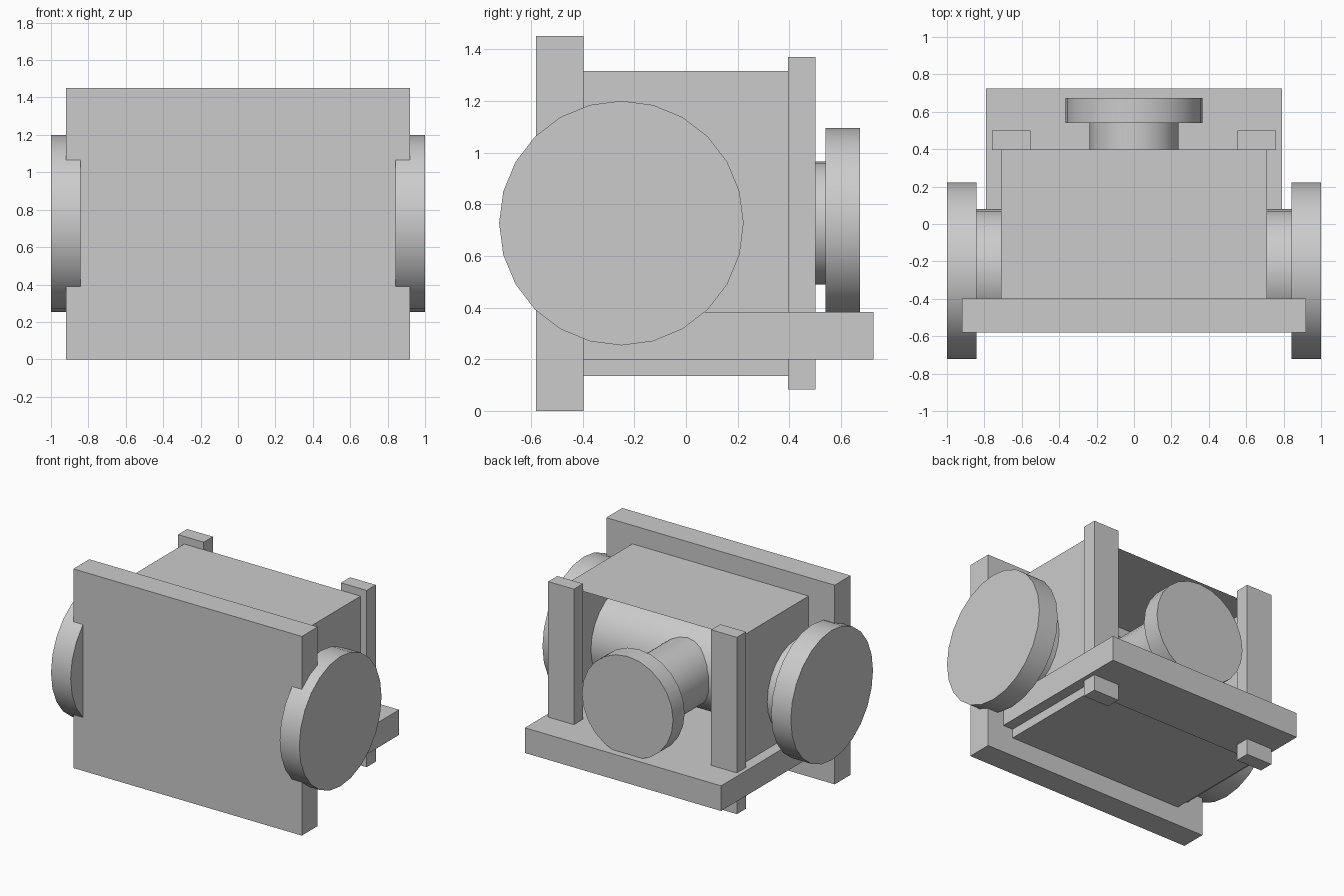
import bpy
import bmesh
from math import pi, radians
from mathutils import Matrix, Vector

if "Cube" in bpy.data.objects:
    bpy.data.objects.remove(bpy.data.objects["Cube"], do_unlink=True)

# Single plain grey material
GREY = (0.6, 0.6, 0.6, 1)
grey = bpy.data.materials.new("plain grey")
grey.use_nodes = True
grey.diffuse_color = GREY
grey.node_tree.nodes["Principled BSDF"].inputs["Base Color"].default_value = GREY


def finish(bm, name):
    mesh = bpy.data.meshes.new(name)
    bm.to_mesh(mesh)
    bm.free()
    mesh.materials.append(grey)
    obj = bpy.data.objects.new(name, mesh)
    bpy.context.collection.objects.link(obj)
    return obj


def box(name, low, high, open_back=False):
    low, high = Vector(low), Vector(high)
    bm = bmesh.new()
    place = Matrix.Translation((low + high) / 2) @ Matrix.Diagonal((*(high - low), 1))
    bmesh.ops.create_cube(bm, size=1, matrix=place)
    if open_back:
        bm.normal_update()
        back = [f for f in bm.faces if f.normal.y > 0.9]
        bmesh.ops.delete(bm, geom=back, context="FACES")
    return finish(bm, name)


def cylinder(name, axis, centre, radius, start, end):
    """24-sided cylinder running along x or y between start and end."""
    bm = bmesh.new()
    turn = Matrix.Rotation(pi / 2, 4, "Y" if axis == 0 else "X")
    middle = Vector(centre)
    middle[axis] = (start + end) / 2
    bmesh.ops.create_cone(bm, cap_ends=True, segments=24, radius1=radius,
                          radius2=radius, depth=end - start,
                          matrix=Matrix.Translation(middle) @ turn)
    obj = finish(bm, name)
    bpy.ops.object.select_all(action="DESELECT")
    obj.select_set(True)
    bpy.context.view_layer.objects.active = obj
    bpy.ops.object.shade_smooth_by_angle(angle=radians(30))
    return obj


# Front plate, hollow body open at the back, and base plate
box("front_plate", (-0.92, -0.58, 0), (0.92, -0.397, 1.45))
box("body_shell", (-0.71, -0.4, 0.135), (0.71, 0.397, 1.315), open_back=True)
box("base_plate", (-0.79, -0.4, 0.2), (0.79, 0.725, 0.383))

# Cross axle with a disc at each end
axle_centre = (0, -0.25, 0.727)
cylinder("axle", 0, axle_centre, 0.33, -0.85, 0.85)

# Rear shaft and disc
rear_centre = (0, 0, 0.727)
cylinder("rear_shaft", 1, rear_centre, 0.238, -0.2, 0.56)
cylinder("rear_disc", 1, rear_centre, 0.367, 0.54, 0.673)

# Mirrored side discs and rear posts
for side, sign in (("left", 1), ("right", -1)):
    x0, x1 = sorted((sign * 0.842, sign))
    cylinder(side + "_disc", 0, axle_centre, 0.473, x0, x1)
    x0, x1 = sorted((sign * 0.553, sign * 0.76))
    box(side + "_post", (x0, 0.395, 0.083), (x1, 0.5, 1.37))
